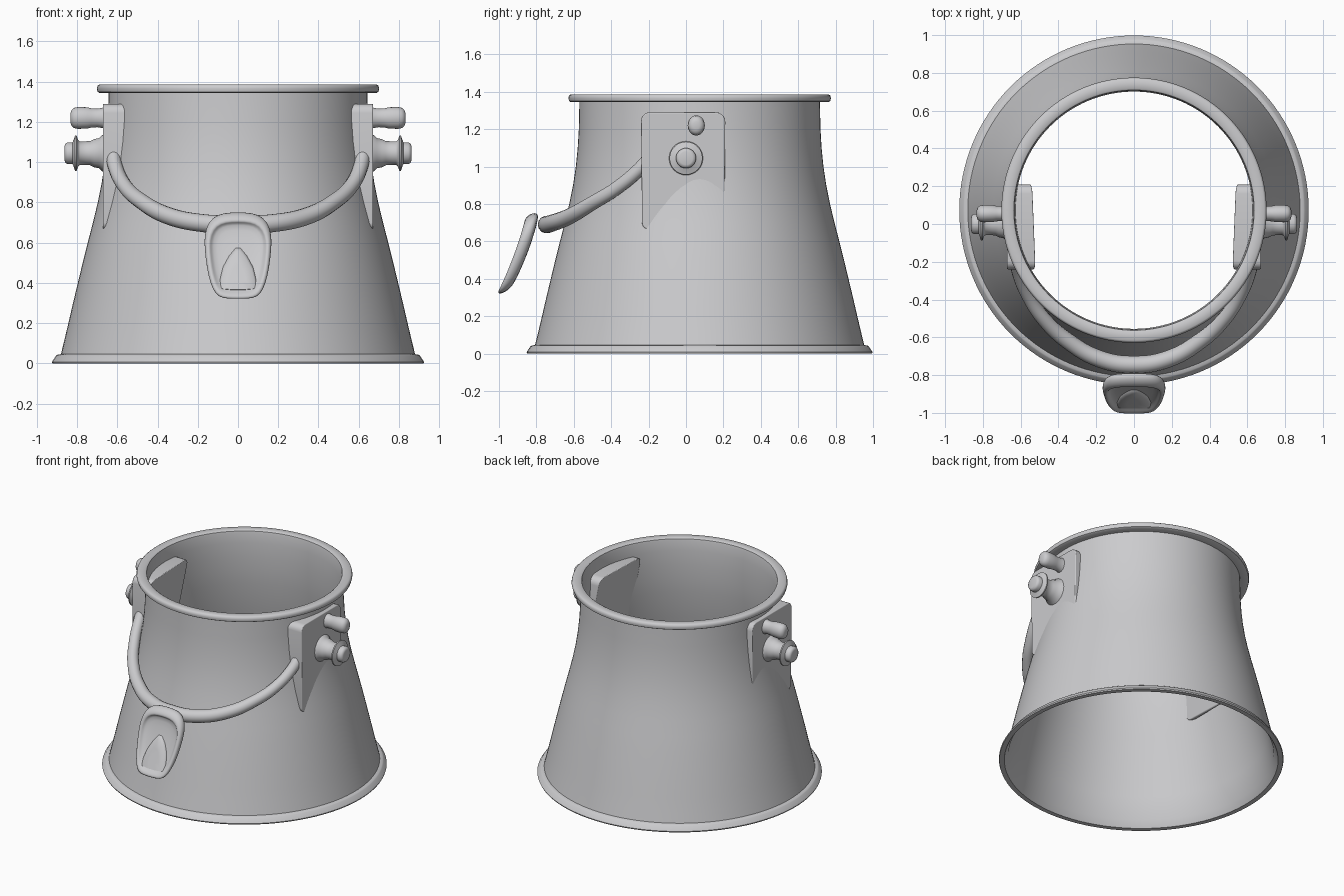
import bpy, bmesh, math
from mathutils import Vector, Matrix

if "Cube" in bpy.data.objects:
    bpy.data.objects.remove(bpy.data.objects["Cube"])

CY = 0.073  # centre of the body in y

steel = bpy.data.materials.new("light_grey_metal")
steel.diffuse_color = (0.6, 0.6, 0.615, 1)
steel.use_nodes = True
steel.node_tree.nodes["Principled BSDF"].inputs["Base Color"].default_value = steel.diffuse_color


def finish(name, bm, angle=40, mirror=False, bevel=0, subsurf=0):
    bmesh.ops.recalc_face_normals(bm, faces=bm.faces)
    me = bpy.data.meshes.new(name)
    bm.to_mesh(me)
    bm.free()
    me.materials.append(steel)
    me.shade_smooth()
    me.set_sharp_from_angle(angle=math.radians(angle))
    ob = bpy.data.objects.new(name, me)
    bpy.context.collection.objects.link(ob)
    if bevel:
        m = ob.modifiers.new("bevel", 'BEVEL')
        m.width, m.segments, m.limit_method = bevel, 3, 'ANGLE'
    if subsurf:
        m = ob.modifiers.new("subsurf", 'SUBSURF')
        m.levels = m.render_levels = subsurf
    if mirror:
        ob.modifiers.new("mirror", 'MIRROR')
    return ob


def loft(bm, rings, closed=False, caps=False):
    """Bridge equal-length rings of points; optionally join last to first or cap the ends."""
    vs = [[bm.verts.new(p) for p in ring] for ring in rings]
    n = len(vs[0])
    pairs = list(zip(vs, vs[1:])) + ([(vs[-1], vs[0])] if closed else [])
    for a, b in pairs:
        for i in range(n):
            j = (i + 1) % n
            bm.faces.new((a[i], a[j], b[j], b[i]))
    if caps:
        bm.faces.new(vs[0])
        bm.faces.new(vs[-1])


def lathe(profile, segs, matrix, closed=False, caps=False):
    bm = bmesh.new()
    rings = [[matrix @ Vector((r * math.cos(2 * math.pi * i / segs),
                               r * math.sin(2 * math.pi * i / segs), h))
              for i in range(segs)] for r, h in profile]
    loft(bm, rings, closed, caps)
    return bm


# flared body: outer wall, rolled rim, inner wall
outer = [(0.89, 0), (0.922, 0), (0.925, 0.008), (0.905, 0.038), (0.898, 0.043), (0.88, 0.046),
         (0.862, 0.12), (0.843, 0.2), (0.82, 0.3), (0.796, 0.4), (0.772, 0.5), (0.747, 0.6),
         (0.721, 0.7), (0.697, 0.8), (0.677, 0.9), (0.662, 1.0), (0.652, 1.1), (0.646, 1.2),
         (0.643, 1.345)]
rim = [(0.69, 1.345), (0.698, 1.35), (0.702, 1.366), (0.698, 1.38), (0.69, 1.386),
       (0.645, 1.386), (0.636, 1.38), (0.633, 1.366)]
inner = [(0.628, 1.3), (0.628, 1.2), (0.634, 1.1), (0.644, 1.0), (0.679, 0.8),
         (0.729, 0.6), (0.778, 0.4), (0.825, 0.2), (0.862, 0.046)]
finish("body", lathe(outer + rim + inner, 128, Matrix.Translation((0, CY, 0)), closed=True))

# side plates, passing through the wall
bm = bmesh.new()
outline = []
for cy, cz, r, start in ((0.16, 1.24, 0.05, 0), (-0.195, 1.245, 0.045, 90),
                         (-0.2, 0.7, 0.035, 180), (0.17, 0.7, 0.035, 270)):
    for k in range(6):
        a = math.radians(start + 18 * k)
        outline.append((cy + r * math.cos(a), cz + r * math.sin(a)))
inside = [(0.53 + 0.04 * y + 0.125 * (1.29 - z) / 0.63, y, z) for y, z in outline]
loft(bm, [inside, [(0.672, y, z) for y, z in outline]], caps=True)
finish("side_plate", bm, mirror=True, bevel=0.012)

# pivot bolts and upper pegs, turned about the x axis
turn = Matrix.Rotation(math.pi / 2, 4, 'Y')
bolt = [(0.095, 0.655), (0.09, 0.675), (0.075, 0.69), (0.07, 0.715), (0.06, 0.735),
        (0.058, 0.785), (0.066, 0.795), (0.088, 0.802), (0.088, 0.81), (0.066, 0.817),
        (0.054, 0.822), (0.054, 0.846), (0.048, 0.858), (0.035, 0.862)]
finish("pivot_bolt", lathe(bolt, 32, Matrix.Translation((0, 0, 1.045)) @ turn, caps=True),
       angle=50, mirror=True)
peg = [(0.06, 0.64), (0.05, 0.675), (0.046, 0.70), (0.048, 0.73), (0.053, 0.75), (0.054, 0.795),
       (0.05, 0.815), (0.038, 0.828), (0.02, 0.833)]
finish("upper_peg", lathe(peg, 24, Matrix.Translation((0, 0.055, 1.22))
                          @ Matrix.Diagonal((1, 0.85, 1, 1)) @ turn, caps=True),
       angle=60, mirror=True)

# bail handle swept round the front
half = [(0.622, -0.18, 1.06, 0.9), (0.612, -0.25, 0.985, 0.85), (0.565, -0.37, 0.885, 0.85),
        (0.48, -0.5, 0.805, 0.9), (0.35, -0.62, 0.735, 1), (0.18, -0.715, 0.698, 1.05)]
path = [(-x, y, z, r) for x, y, z, r in half] + [(0, -0.745, 0.69, 1.1)] + half[::-1]
cu = bpy.data.curves.new("bail_handle", 'CURVE')
cu.dimensions = '3D'
cu.bevel_depth, cu.bevel_resolution, cu.resolution_u = 0.043, 5, 10
cu.use_fill_caps = True
sp = cu.splines.new('BEZIER')
sp.bezier_points.add(len(path) - 1)
for bp, (x, y, z, r) in zip(sp.bezier_points, path):
    bp.co, bp.radius = (x, y, z), r
    bp.handle_left_type = bp.handle_right_type = 'AUTO'
cu.materials.append(steel)
bail = bpy.data.objects.new("bail_handle", cu)
bpy.context.collection.objects.link(bail)
bpy.context.view_layer.objects.active = bail
bail.select_set(True)
bpy.ops.object.convert(target='MESH')
bpy.context.object.data.shade_smooth()


# thumb tab hanging from the bail, with a dished front
def tab_y(z):
    t = (0.75 - z) / 0.42
    return -0.822 - 0.10 * t - 0.055 * t * t


def tab_ring(pts, scale, depth, cz):
    full = pts + [(-x, z) for x, z in pts[::-1]]
    out = []
    for x, z in full:
        zz = cz + (z - cz) * scale
        out.append((x * scale, tab_y(zz) + depth, zz - 0.35 * depth * -1))
    return out


shape = [(0.04, 0.752), (0.105, 0.742), (0.15, 0.705), (0.17, 0.64), (0.168, 0.57), (0.158, 0.48),
         (0.14, 0.40), (0.115, 0.345), (0.08, 0.325), (0.03, 0.322)]
bm = bmesh.new()
loft(bm, [tab_ring(shape, s, d, 0.535) for s, d in
          ((0.3, 0.045), (0.82, 0.045), (0.95, 0.03), (1.0, 0.0), (0.97, -0.026), (0.88, -0.036),
           (0.81, -0.03), (0.76, -0.008), (0.45, -0.004), (0.12, -0.004))], caps=True)
finish("thumb_tab", bm, angle=180, subsurf=1)

# raised pointed panel in the dish
arch = [(0.012, 0.575), (0.045, 0.535), (0.075, 0.48), (0.09, 0.42), (0.092, 0.372), (0.03, 0.366)]
bm = bmesh.new()
loft(bm, [tab_ring(arch, s, d, 0.45) for s, d in
          ((1.0, 0.005), (1.0, -0.01), (0.9, -0.022), (0.4, -0.024))], caps=True)
finish("tab_panel", bm, angle=60)
